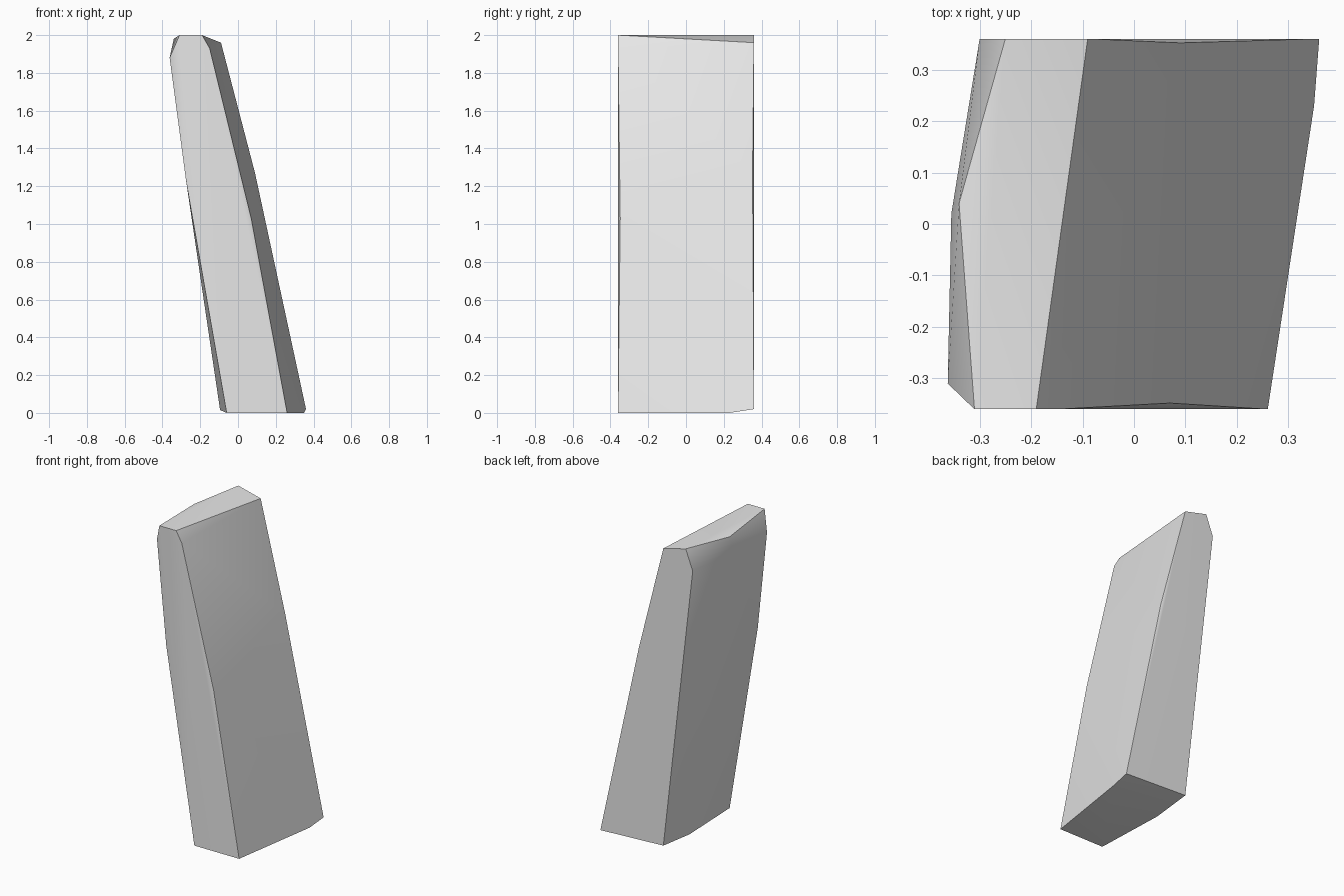
import bpy
import bmesh
import math

default_cube = bpy.data.objects.get("Cube")
if default_cube:
    bpy.data.objects.remove(default_cube, do_unlink=True)


def make_material(name, colour):
    material = bpy.data.materials.new(name)
    material.use_nodes = True
    material.diffuse_color = colour
    shader = material.node_tree.nodes["Principled BSDF"]
    shader.inputs["Base Color"].default_value = colour
    return material


def make_rock(name, corners, material):
    """Stretch a tight skin over the chiselled corner points."""
    bm = bmesh.new()
    for corner in corners:
        bm.verts.new(corner)
    hull = bmesh.ops.convex_hull(bm, input=bm.verts[:])
    unused = [v for v in hull["geom_interior"] if isinstance(v, bmesh.types.BMVert)]
    bmesh.ops.delete(bm, geom=unused, context="VERTS")
    bmesh.ops.recalc_face_normals(bm, faces=bm.faces[:])
    mesh = bpy.data.meshes.new(name)
    bm.to_mesh(mesh)
    bm.free()
    mesh.materials.append(material)
    rock = bpy.data.objects.new(name, mesh)
    bpy.context.collection.objects.link(rock)
    return rock


# Front end: leaning outline as x, z pairs
half_depth = 0.36
front_outline = [(-0.31, 2), (-0.19, 2), (-0.15, 1.93), (0.26, 0), (-0.06, 0)]
corners = [(x, -half_depth, z) for x, z in front_outline]

# Back end: wider foot and a sloping top
back_outline = [(-0.25, 2), (-0.09, 1.96), (0.36, 0.02), (-0.09, 0.04), (-0.3, 1.87)]
corners += [(x, half_depth, z) for x, z in back_outline]

# Bulges along the two long edges of the broad side
corners += [(0.07, -0.348, 1.03), (0.09, 0.352, 1.27)]

# Chipped upper edge and bulge on the overhanging side
corners += [(-0.362, -0.31, 1.88), (-0.34, 0.04, 1.98), (-0.355, 0.02, 1.88)]
corners += [(-0.275, -0.34, 1.23)]

# Worn edges of the foot
corners += [(0.35, 0.23, 0), (-0.095, 0.1, 0.015)]

stone = make_material("pale grey stone", (0.8, 0.8, 0.8, 1))
slab = make_rock("leaning_stone_slab", corners, stone)

# Soft facets with crisp main edges
bpy.ops.object.select_all(action="DESELECT")
slab.select_set(True)
bpy.context.view_layer.objects.active = slab
bpy.ops.object.shade_smooth_by_angle(angle=math.radians(30))
